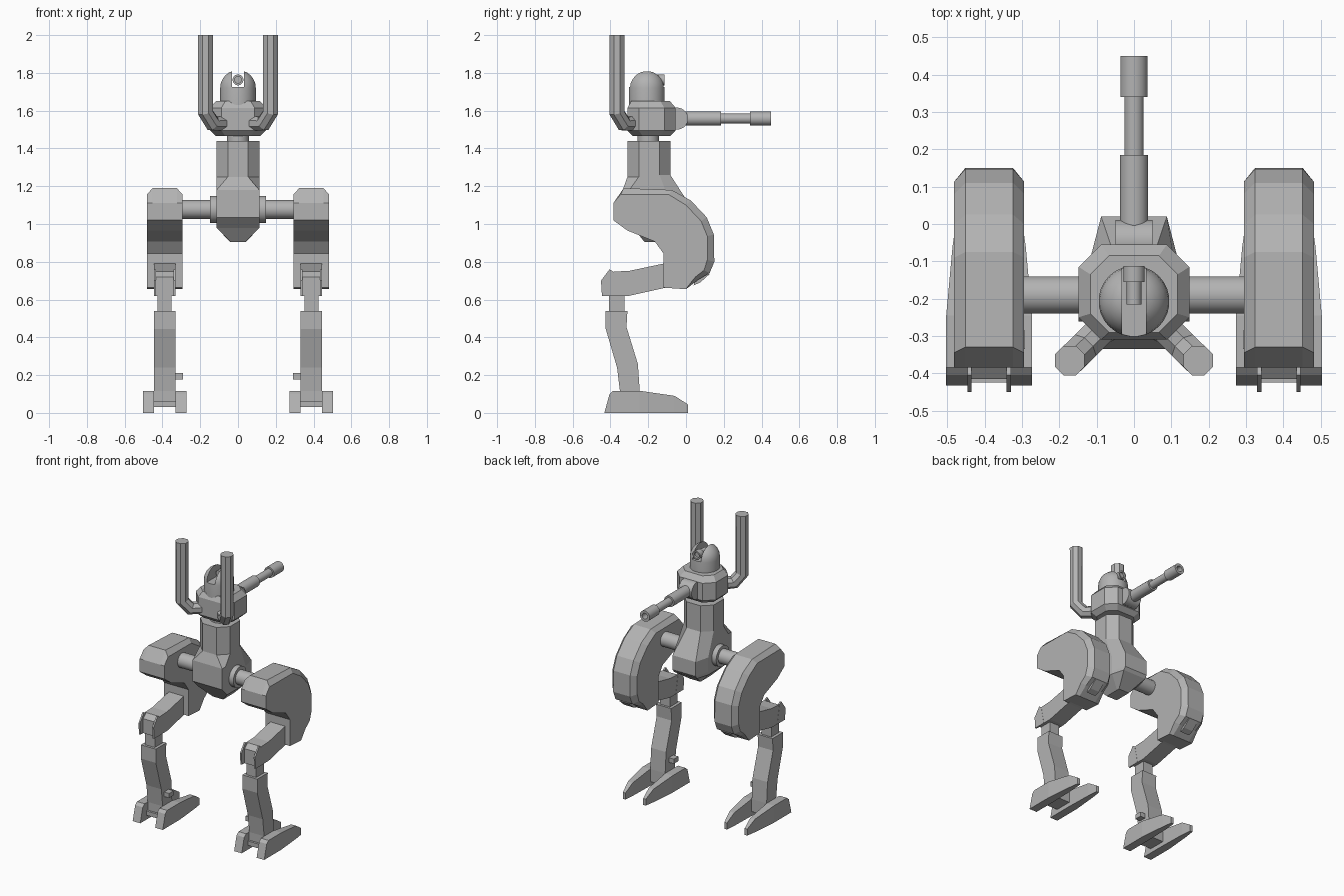
import bpy, bmesh, math
from mathutils import Vector, Matrix

if "Cube" in bpy.data.objects:
    bpy.data.objects.remove(bpy.data.objects["Cube"])

grey = bpy.data.materials.new("matte_grey")
grey.diffuse_color = (0.45, 0.45, 0.45, 1)
grey.use_nodes = True
grey.node_tree.nodes["Principled BSDF"].inputs["Base Color"].default_value = grey.diffuse_color


def finish(name, bm, smooth=False):
    bmesh.ops.recalc_face_normals(bm, faces=bm.faces[:])
    me = bpy.data.meshes.new(name)
    bm.to_mesh(me)
    bm.free()
    ob = bpy.data.objects.new(name, me)
    bpy.context.collection.objects.link(ob)
    me.materials.append(grey)
    if smooth:
        bpy.ops.object.select_all(action='DESELECT')
        ob.select_set(True)
        bpy.context.view_layer.objects.active = ob
        bpy.ops.object.shade_smooth_by_angle(angle=math.radians(35))
    return ob


def loft(name, rings, smooth=False):
    """Skin equal-length rings of points and cap both ends."""
    bm = bmesh.new()
    vs = [[bm.verts.new(p) for p in r] for r in rings]
    n = len(vs[0])
    for a, b in zip(vs, vs[1:]):
        for i in range(n):
            bm.faces.new((a[i], a[(i + 1) % n], b[(i + 1) % n], b[i]))
    bm.faces.new(vs[0])
    bm.faces.new(vs[-1])
    return finish(name, bm, smooth)


def plate(name, prof, x0, x1):
    """Side profile in (y, z) extruded across x."""
    return loft(name, [[(x, y, z) for y, z in prof] for x in (x0, x1)])


def box(name, x0, x1, y0, y1, z0, z1):
    return plate(name, [(y0, z0), (y1, z0), (y1, z1), (y0, z1)], x0, x1)


def lathe(name, prof, origin, axis, n=24):
    """Profile of (radius, distance) turned about an axis."""
    q = Vector((0, 0, 1)).rotation_difference(Vector(axis))
    o = Vector(origin)
    rings = [[o + q @ Vector((r * math.cos(math.tau * (i + .5) / n),
                              r * math.sin(math.tau * (i + .5) / n), d))
              for i in range(n)] for r, d in prof]
    return loft(name, rings, True)


def octagon(hx, y0, y1, c, z):
    return [(hx, y0 + c, z), (hx, y1 - c, z), (hx - c, y1, z), (c - hx, y1, z),
            (-hx, y1 - c, z), (-hx, y0 + c, z), (c - hx, y0, z), (hx - c, y0, z)]


# Torso: chamfered column flaring into a wedge-bottomed hip block
def torso_ring(z, z2, xf, xm, xb, yf, yfm, ybm, yb):
    return [(xf, yf, z), (xm, yfm, z), (xm, ybm, z2), (xb, yb, z2),
            (-xb, yb, z2), (-xm, ybm, z2), (-xm, yfm, z), (-xf, yf, z)]


loft("torso", [
    torso_ring(1.44, 1.44, .053, .114, .053, -.31, -.25, -.14, -.083),
    torso_ring(1.25, 1.26, .053, .114, .053, -.31, -.25, -.14, -.083),
    torso_ring(1.18, 1.10, .113, .114, .088, -.335, -.30, -.08, .02),
    torso_ring(1.035, 1.0, .113, .114, .088, -.335, -.30, -.08, .02),
    torso_ring(.98, .98, .113, .114, .088, -.28, -.26, -.08, .005),
    torso_ring(.905, .905, .04, .041, .04, -.22, -.21, -.12, -.10)])

# Neck and turret
lathe("neck", [(.058, 0), (.058, .05)], (0, -.2, 1.43), (0, 0, 1))
loft("turret_body", [octagon(.117, -.28, -.085, .05, 1.465),
                     octagon(.148, -.31, -.055, .06, 1.495),
                     octagon(.148, -.31, -.055, .06, 1.615),
                     octagon(.117, -.29, -.085, .05, 1.65)])

# Domed head with a slot cut front to back
dome = [(.095, 1.63), (.095, 1.72)] + [
    (.095 * math.cos(a), 1.72 + .095 * math.sin(a))
    for a in [math.radians(d) for d in (15, 30, 45, 60, 75, 88)]]
head = lathe("head_dome", dome, (0, -.207, 0), (0, 0, 1), 28)
cutter = box("slot_cutter", -.032, .032, -.4, 0, 1.725, 1.9)
cutter.hide_render = True
cutter.hide_viewport = True
cut = head.modifiers.new("slot", 'BOOLEAN')
cut.object = cutter
cut.operation = 'DIFFERENCE'
cut.solver = 'EXACT'
lathe("sensor_barrel", [(.02, 0), (.02, .08)], (0, -.215, 1.763), (0, 1, 0), 16)
lathe("sensor_lens", [(.029, 0), (.029, .042), (.02, .042), (.018, .03)],
      (0, -.155, 1.763), (0, 1, 0), 16)

# Gun on the turret's back face
box("gun_mount", -.05, .05, -.11, -.045, 1.50, 1.615)
lathe("gun_pivot", [(.058, -.05), (.058, .05)], (0, -.047, 1.558), (1, 0, 0))
lathe("gun_barrel", [(.038, -.03), (.038, .185), (.026, .185), (.026, .34),
                     (.037, .34), (.037, .45), (.02, .45), (.02, .40)],
      (0, 0, 1.558), (0, 1, 0))

# Side profiles (y, z)
thigh = [(-.33, 1.19), (-.385, 1.11), (-.385, 1.02), (-.31, .965), (-.165, .907),
         (-.12, .845), (-.12, .663), (0, .655), (.065, .705), (.125, .74),
         (.15, .80), (.147, .945), (.11, 1.035), (.025, 1.125), (-.075, 1.18)]
thigh_side = [(-.345, 1.157), (-.385, 1.11)] + thigh[2:8] + [
    (.05, .72), (.095, .755), (.113, .81), (.113, .935), (.08, 1.015),
    (0, 1.10), (-.09, 1.155)]
link = [(-.415, .62), (-.415, .72), (-.38, .748), (-.30, .752), (-.12, .79),
        (-.10, .83), (-.04, .83), (-.04, .67), (-.12, .66), (-.3, .62)]
cheek = [(-.445, .62), (-.45, .70), (-.405, .76), (-.385, .748), (-.36, .62)]
shin = [(-.425, .54), (-.425, .445), (-.365, .24), (-.35, .117), (-.35, .03),
        (-.245, .03), (-.245, .117), (-.255, .26), (-.315, .455), (-.31, .54)]
# Foot blade stations: (y, top z, outer distance, inner distance from leg axis)
blade = [(-.432, 0, 0.001, .115, .057), (-.405, 0, .10, .115, .057),
         (-.385, 0, .117, .115, .057), (-.245, 0, .117, .115, .057),
         (-.06, 0, .09, .098, .062), (.01, 0, .045, .088, .068)]

for s, side in ((-1, "left"), (1, "right")):
    c = s * .388

    # Hip axle and collar
    lathe(side + "_hip_axle", [(.05, .1), (.05, .32)], (0, -.19, 1.077), (s, 0, 0))
    lathe(side + "_hip_collar", [(.072, .105), (.072, .148)],
          (0, -.19, 1.077), (s, 0, 0))

    # Curved thigh with bevelled outer rim
    loft(side + "_thigh", [[(c + dx, y, z) for y, z in p] for dx, p in
                           ((-.094, thigh_side), (-.064, thigh),
                            (.064, thigh), (.094, thigh_side))])
    plate(side + "_thigh_vent", [(.04, .675), (.075, .69), (.125, .735), (.06, .74)],
          c - .035, c + .035)

    # Knee link with a forked front end
    plate(side + "_knee_link", link, c - .057, c + .057)
    for d in (-1, 1):
        plate(side + "_knee_cheek", cheek, c + d * .047, c + d * .058)
    box(side + "_knee_post", c - .037, c + .037, -.408, -.325, .53, .66)

    # Shin with a peg on the inner side
    plate(side + "_shin", shin, c - .057, c + .057)
    box(side + "_shin_peg", c - s * .05, c - s * .096, -.335, -.285, .178, .21)

    # Foot: two blades either side of the ankle
    for d in (-1, 1):
        loft(side + "_foot_blade", [
            [(c + d * o, y, z0), (c + d * o, y, z1), (c + d * i, y, z1), (c + d * i, y, z0)]
            for y, z0, z1, o, i in blade])
    box(side + "_ankle_bar", c - .06, c + .06, -.365, -.25, .03, .06)

    # Upright horn: octagonal tube bent into the turret
    path = [Vector(p) for p in ((s * .075, -.27, 1.532), (s * .135, -.33, 1.532),
                                (s * .172, -.366, 1.59), (s * .172, -.366, 2.0))]
    out = Vector((s, -1, 0)).normalized()
    tang = Vector((-out.y, out.x, 0))
    up = Vector((0, 0, 1))
    tilt = [0, math.radians(29), math.radians(74), math.radians(90)]
    rings = []
    for p, t in zip(path, tilt):
        n = up * math.cos(t) - out * math.sin(t)
        rings.append([p + .043 * (tang * math.cos(a) + n * math.sin(a))
                      for a in [math.tau * (k + .5) / 8 for k in range(8)]])
    loft(side + "_horn", rings)
